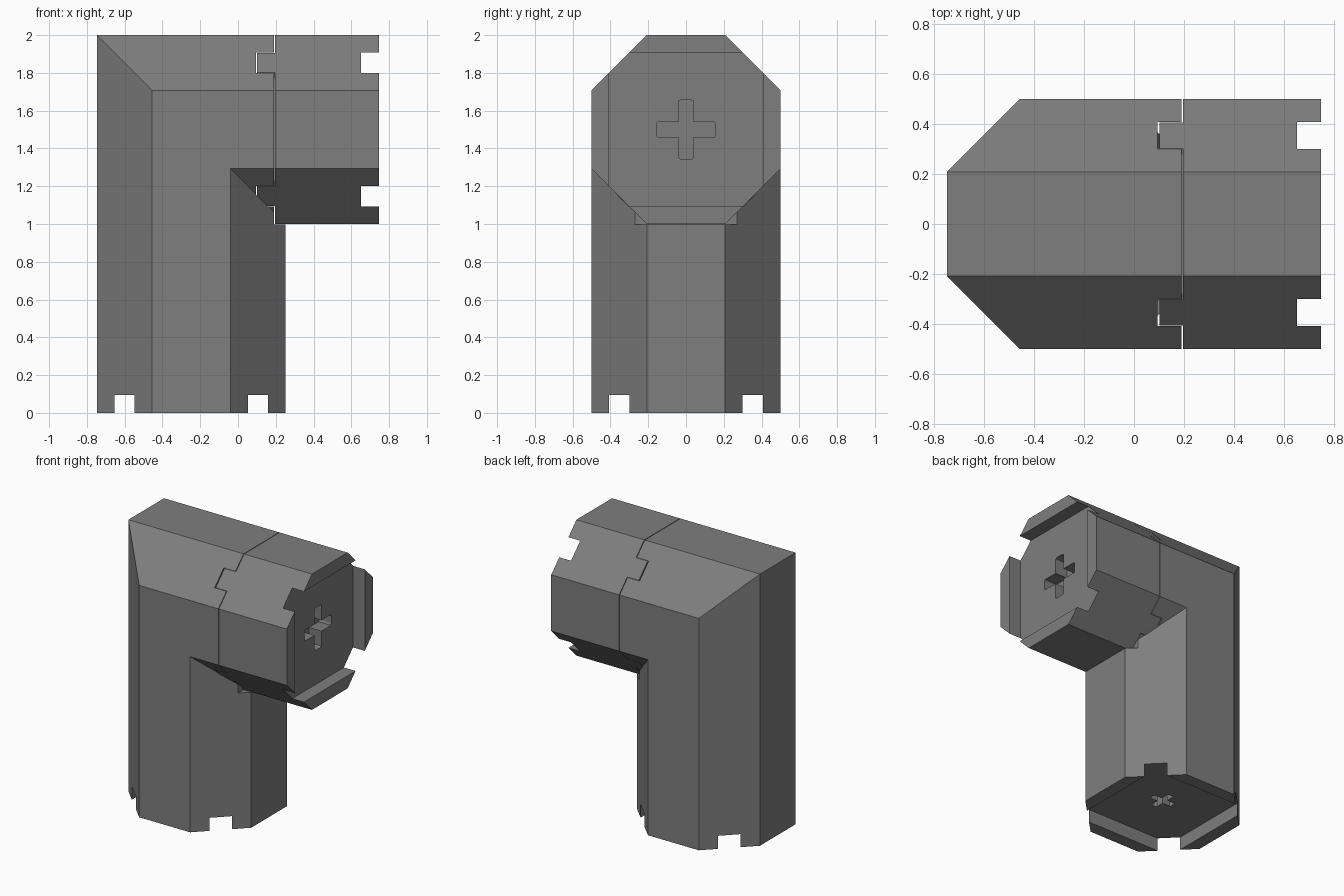
import bpy, bmesh, math

if "Cube" in bpy.data.objects:
    bpy.data.objects.remove(bpy.data.objects["Cube"])

CX, CZ = -0.2475, 1.5        # vertical axis x, horizontal axis z
JOINT, GAP, END = 0.19, 0.005, 0.7475
S = 0.5 * math.tan(math.pi / 8)
OCT = [(0.5, -S), (0.5, S), (S, 0.5), (-S, 0.5), (-0.5, S), (-0.5, -S), (-S, -0.5), (S, -0.5)]


def square(h):
    return [(h, -h), (h, h), (-h, h), (-h, -h)]


def clipped(h, extra=0.0):
    # octagon trimmed to a square of half size h
    k = 0.5 + S - h + extra
    return [(h, -k), (h, k), (k, h), (-k, h), (-h, k), (-h, -k), (-k, -h), (k, -h)]


def cross(r, w):
    # plus shape with slightly bowed ends
    arm = [(r - 0.006, -w), (r, -w * 0.6), (r, w * 0.6), (r - 0.006, w), (w, w)]
    pts = []
    for c, s in ((1, 0), (0, 1), (-1, 0), (0, -1)):
        pts += [(c * x - s * y, s * x + c * y) for x, y in arm]
    return pts


def on_x(u, v, t):
    return (t, u, v + CZ)


def on_z(u, v, t):
    return (u + CX, v, t)


def loft(name, loops):
    bm = bmesh.new()
    rings = [[bm.verts.new(p) for p in loop] for loop in loops]
    n = len(rings[0])
    for a, b in zip(rings, rings[1:]):
        for i in range(n):
            j = (i + 1) % n
            bm.faces.new((a[i], a[j], b[j], b[i]))
    bm.faces.new(rings[0])
    bm.faces.new(rings[-1])
    bmesh.ops.recalc_face_normals(bm, faces=bm.faces)
    me = bpy.data.meshes.new(name)
    bm.to_mesh(me)
    bm.free()
    ob = bpy.data.objects.new(name, me)
    bpy.context.collection.objects.link(ob)
    return ob


def prism(name, pts, place, a, b):
    return loft(name, [[place(u, v, t) for u, v in pts] for t in (a, b)])


def boolean(ob, tool, op='DIFFERENCE'):
    tool.hide_render = True
    m = ob.modifiers.new(op.lower(), 'BOOLEAN')
    m.operation, m.object, m.solver = op, tool, 'EXACT'
    bpy.context.view_layer.objects.active = ob
    bpy.ops.object.modifier_apply(modifier=m.name)
    bpy.data.objects.remove(tool)


def socket(ob, place, end, d, outline, plus):
    # recess leaving four lips, with a cross hole in its floor
    floor = end + d * 0.096
    boolean(ob, prism("recess_cutter", outline, place, end - d * 0.2, floor))
    boolean(ob, prism("cross_cutter", plus, place, floor - d * 0.05, floor + d * 0.1))


# mitred octagonal elbow
elbow = loft("elbow", [
    [(CX + u, v, 0) for u, v in OCT],
    [(CX + u, v, CZ - u) for u, v in OCT],
    [(0.4, v, CZ - u) for u, v in OCT]])
boolean(elbow, prism("trim_cutter", [(-1, -0.502), (1, -0.502), (1, 1), (-1, 1)], on_x, JOINT, 1))
socket(elbow, on_z, 0, 1, square(0.407), cross(0.09, 0.023))
socket(elbow, on_x, JOINT, -1, clipped(0.407, 0.003), cross(0.157, 0.04))

# short straight end section with a plug and cross peg
start = JOINT + GAP
end_section = prism("end_section", OCT, on_x, start, END)
boolean(end_section, prism("plug", clipped(0.405), on_x, start - 0.094, start + 0.1), 'UNION')
boolean(end_section, prism("peg", cross(0.15, 0.035), on_x, start - 0.185, start), 'UNION')
socket(end_section, on_x, END, -1, square(0.407), cross(0.157, 0.04))

# dark grey plastic
mat = bpy.data.materials.new("dark_grey")
mat.diffuse_color = (0.21, 0.21, 0.21, 1)
mat.use_nodes = True
mat.node_tree.nodes["Principled BSDF"].inputs["Base Color"].default_value = mat.diffuse_color
for ob in (elbow, end_section):
    ob.data.materials.clear()
    ob.data.materials.append(mat)
    for p in ob.data.polygons:
        p.material_index = 0
